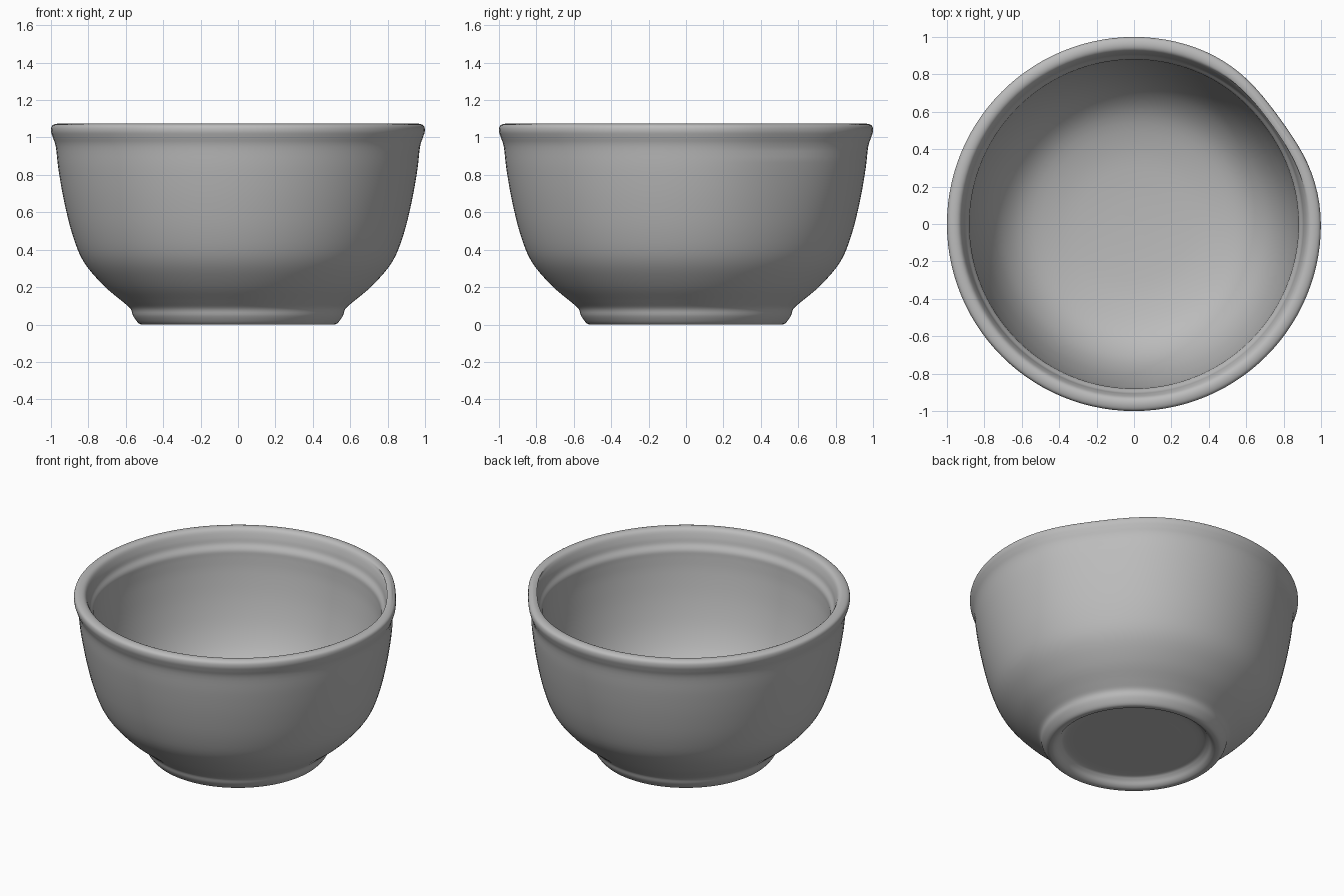
import bpy, bmesh, math
from mathutils import Vector

cube = bpy.data.objects.get("Cube")
if cube:
    bpy.data.objects.remove(cube, do_unlink=True)

SEGMENTS = 112
STEPS = 4

# Cross-section (radius, height): underside recess, foot, outer wall, rim
OUTER = [(0, .055), (.25, .055), (.41, .055), (.45, .04), (.475, .012), (.5, 0),
         (.53, .006), (.56, .045), (.575, .085), (.62, .125), (.72, .21), (.825, .335),
         (.885, .48), (.93, .66), (.96, .83), (.974, .95), (.99, 1.0), (1, 1.035),
         (.993, 1.064), (.96, 1.074)]
# Inner lip, ledge, inner wall and floor
INNER = [(.93, 1.062), (.912, 1.02), (.902, .98), (.882, .945), (.878, .9), (.868, .8),
         (.835, .62), (.78, .44), (.7, .3), (.58, .2), (.4, .145), (.2, .125), (0, .12)]


def smooth_path(points):
    """Catmull-Rom samples through the points."""
    p = [Vector(q) for q in points]
    p = [p[0]] + p + [p[-1]]
    path = []
    for a, b, c, d in zip(p, p[1:], p[2:], p[3:]):
        for i in range(STEPS):
            t = i / STEPS
            path.append(b + (c - a) * t / 2 + (2 * a - 5 * b + 4 * c - d) * t * t / 2
                        + (3 * b - a - 3 * c + d) * t ** 3 / 2)
    return path + [p[-1]]


def dent(angle):
    """Hand-made flattening on one side of the wall."""
    away = (angle - math.radians(36) + math.pi) % math.tau - math.pi
    return .04 * math.exp(-(away / .33) ** 2)


# Spin the cross-section into the bowl
bm = bmesh.new()
path = smooth_path(OUTER + INNER)
inner_start = len(OUTER) * STEPS
rings = []
for i, (r, z) in enumerate(path):
    if i in (0, len(path) - 1):
        rings.append([bm.verts.new((0, 0, z))] * SEGMENTS)
        continue
    share = .2 if i >= inner_start else 1 if r > .97 else .8
    ring = []
    for s in range(SEGMENTS):
        a = math.tau * s / SEGMENTS
        radius = r * (1 - share * dent(a) * max(0, z - .1))
        ring.append(bm.verts.new((radius * math.cos(a), radius * math.sin(a), max(z, 0))))
    rings.append(ring)
for low, high in zip(rings, rings[1:]):
    for s in range(SEGMENTS):
        n = (s + 1) % SEGMENTS
        corners = list(dict.fromkeys((low[s], low[n], high[n], high[s])))
        bm.faces.new(corners)
bmesh.ops.recalc_face_normals(bm, faces=bm.faces)

mesh = bpy.data.meshes.new("bowl")
bm.to_mesh(mesh)
bm.free()
bowl = bpy.data.objects.new("bowl", mesh)
bpy.context.collection.objects.link(bowl)

# Grey glaze
glaze = bpy.data.materials.new("grey glaze")
glaze.use_nodes = True
colour = (.5, .5, .5, 1)
glaze.diffuse_color = colour
glaze.node_tree.nodes["Principled BSDF"].inputs["Base Color"].default_value = colour
mesh.materials.append(glaze)

bpy.context.view_layer.objects.active = bowl
bowl.select_set(True)
bpy.ops.object.shade_smooth_by_angle(angle=math.radians(50))
